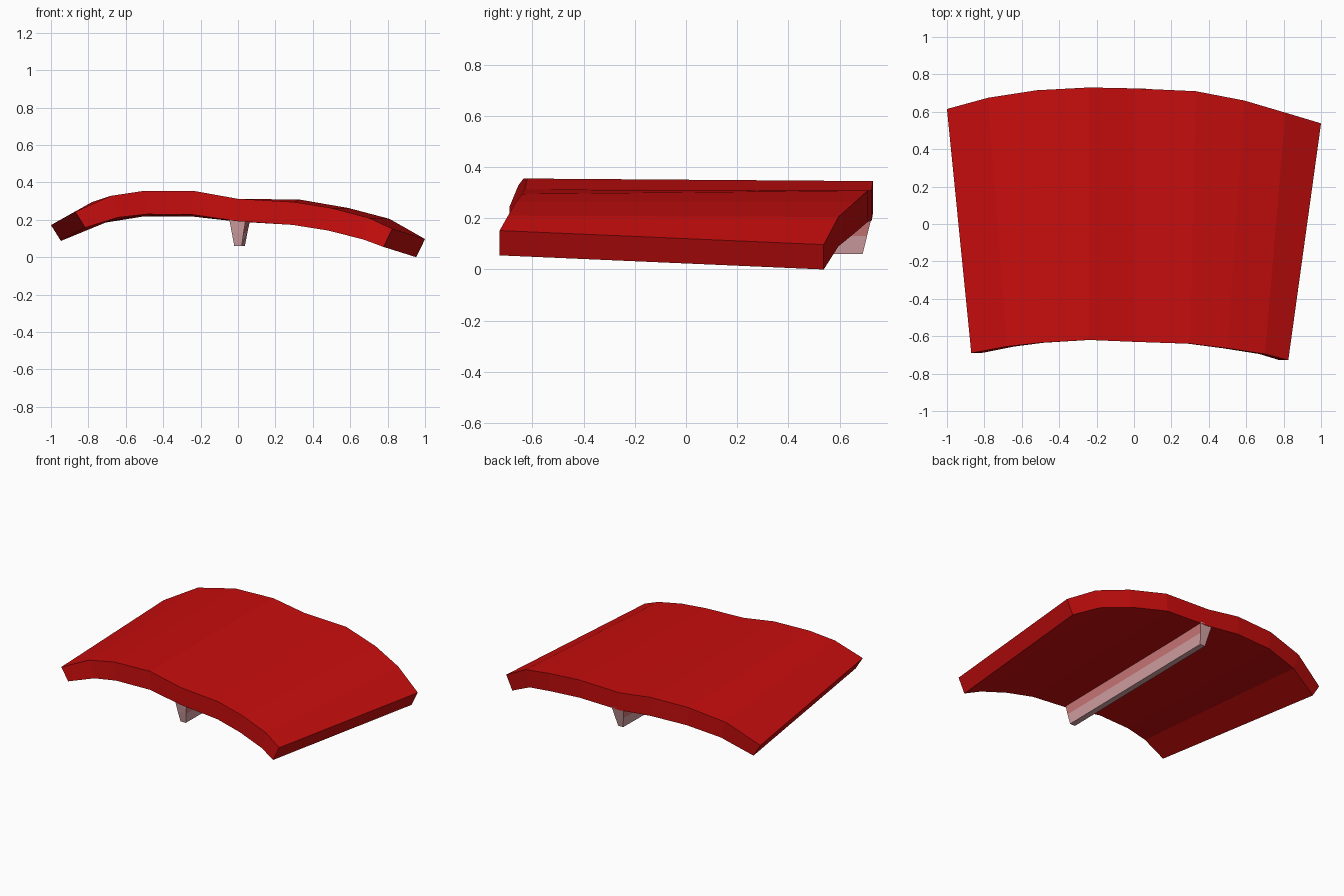
import bpy, bmesh

if "Cube" in bpy.data.objects:
    bpy.data.objects.remove(bpy.data.objects["Cube"])


def material(name, r, g, b):
    m = bpy.data.materials.new(name)
    m.diffuse_color = (r, g, b, 1)
    m.use_nodes = True
    m.node_tree.nodes["Principled BSDF"].inputs["Base Color"].default_value = m.diffuse_color
    return m


def loft(name, front, back, mats, steps=1):
    """Solid between two matching closed outlines, with flat faces."""
    bm = bmesh.new()
    rings = []
    for s in range(steps + 1):
        t = s / steps
        rings.append([bm.verts.new([a + (b - a) * t for a, b in zip(p, q)])
                      for p, q in zip(front, back)])
    n = len(front)
    for r0, r1 in zip(rings, rings[1:]):
        for i in range(n):
            j = (i + 1) % n
            bm.faces.new((r0[i], r0[j], r1[j], r1[i]))
    # end caps as strips between the upper and lower halves of the outline
    for ring in (rings[0], rings[-1]):
        for i in range(n // 2 - 1):
            bm.faces.new((ring[i], ring[i + 1], ring[n - 2 - i], ring[n - 1 - i]))
    bmesh.ops.recalc_face_normals(bm, faces=bm.faces)
    me = bpy.data.meshes.new(name)
    bm.to_mesh(me)
    bm.free()
    for m in mats:
        me.materials.append(m)
    ob = bpy.data.objects.new(name, me)
    bpy.context.collection.objects.link(ob)
    return ob


red = material("deep red", 0.58, 0.004, 0.004)
pale = material("pale pink", 0.66, 0.36, 0.37)
pink = material("rose pink", 0.62, 0.19, 0.19)

# curved panel: top edge at the front and back ends, and offset to the underside
front_top = [(-.87, -.69, .243), (-.68, -.655, .328), (-.5, -.635, .355),
             (-.24, -.62, .355), (0, -.63, .312), (.3, -.64, .295),
             (.5, -.665, .263), (.7, -.695, .21), (.825, -.728, .152)]
back_top = [(-1, .615, .172), (-.78, .675, .295), (-.52, .715, .343),
            (-.24, .73, .345), (0, .725, .31), (.33, .71, .308),
            (.59, .66, .263), (.81, .595, .205), (1, .538, .097)]
offset = [(.053, -.085), (.04, -.115), (.015, -.125), (0, -.128), (0, -.12),
          (-.01, -.122), (-.02, -.12), (-.03, -.115), (-.047, -.097)]


def outline(top):
    under = [(x + dx, y, z + dz) for (x, y, z), (dx, dz) in zip(top, offset)]
    return top + under[::-1]


loft("curved_panel", outline(front_top), outline(back_top), [red])

# tapered rib running front to back under the panel
rib_front = [(-.047, -.622, .205), (-.033, -.612, .13), (-.02, -.6, .06),
             (.02, -.6, .06), (.03, -.612, .13), (.042, -.622, .205)]
rib_back = [(-.03, .724, .2), (-.015, .707, .13), (-.002, .69, .06),
            (.037, .69, .06), (.05, .707, .13), (.065, .724, .2)]
rib = loft("under_rib", rib_front, rib_back, [pale, pink])
for p in rib.data.polygons:          # upper band is rosier on the long sides
    if p.center.z > .13 and abs(p.normal.x) > .5:
        p.material_index = 1
